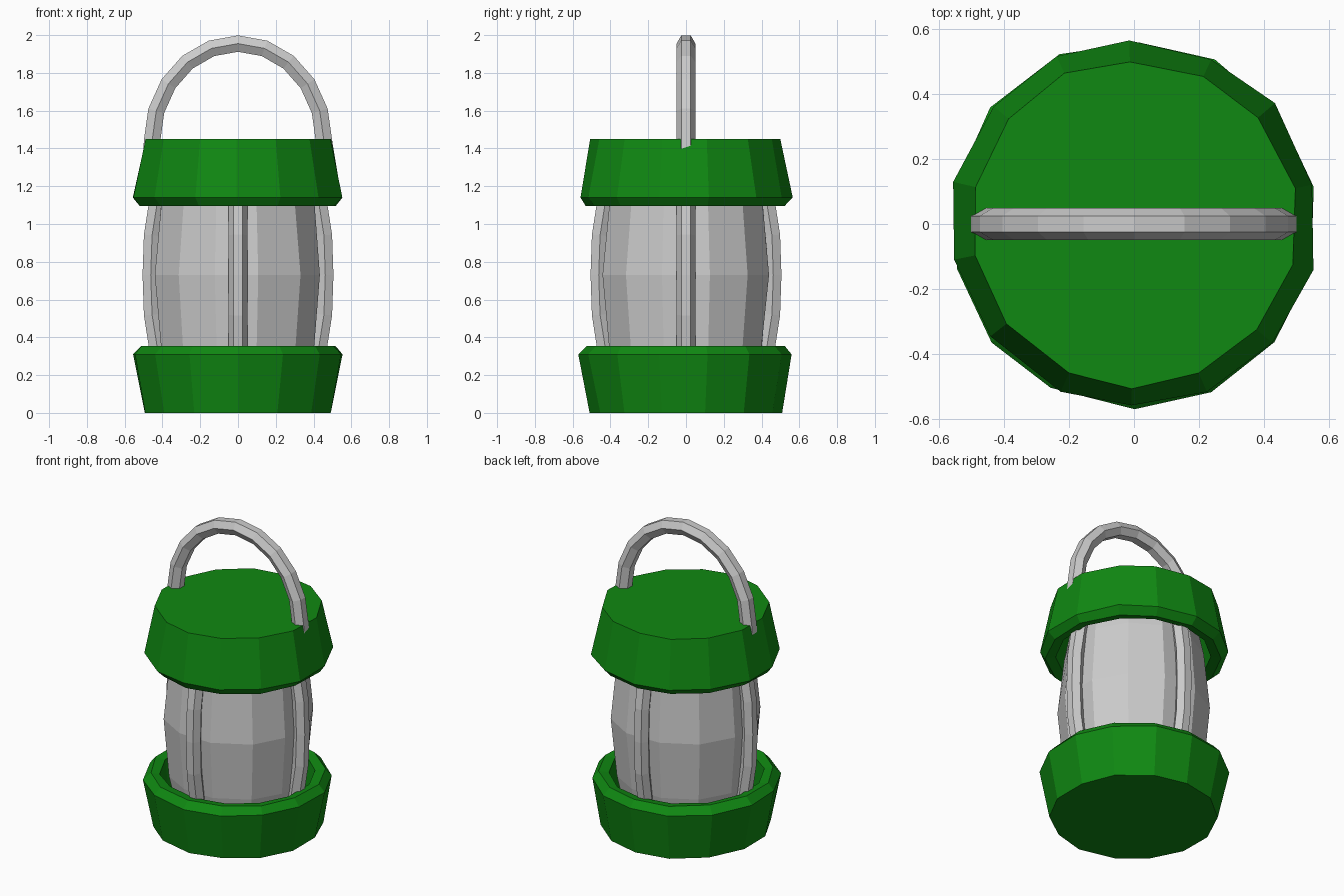
import bpy, bmesh, math, random
from math import sin, cos, pi
from mathutils import Matrix, Vector

if "Cube" in bpy.data.objects:
    bpy.data.objects.remove(bpy.data.objects["Cube"])

random.seed(4)

green = bpy.data.materials.new("green")
green.diffuse_color = (0.005, 0.25, 0.006, 1)
green.use_nodes = True
green.node_tree.nodes["Principled BSDF"].inputs["Base Color"].default_value = green.diffuse_color


def build(name, rings, mat=None, transform=None):
    """Skin a list of equal-sized vertex rings and cap both ends."""
    bm = bmesh.new()
    loops = [[bm.verts.new(p) for p in ring] for ring in rings]
    n = len(loops[0])
    for a, b in zip(loops, loops[1:]):
        for i in range(n):
            j = (i + 1) % n
            bm.faces.new((a[i], a[j], b[j], b[i]))
    bm.faces.new(loops[0])
    bm.faces.new(loops[-1])
    if transform:
        bm.transform(transform)
    bmesh.ops.recalc_face_normals(bm, faces=bm.faces)
    mesh = bpy.data.meshes.new(name)
    bm.to_mesh(mesh)
    bm.free()
    obj = bpy.data.objects.new(name, mesh)
    bpy.context.collection.objects.link(obj)
    if mat:
        mesh.materials.append(mat)
    return obj


def lathe(name, profile, sides, wobble, mat=None):
    """Turned part with a slightly uneven, hand-cut rim."""
    rings = []
    offsets = [random.uniform(-wobble, wobble) for _ in range(sides)]
    for r, z in profile:
        ring = []
        for i in range(sides):
            a = 2 * pi * (i + 0.5) / sides + offsets[i] * 4
            rr = r + random.uniform(-wobble, wobble) * 0.7
            ring.append((rr * cos(a), rr * sin(a), z))
        rings.append(ring)
    return build(name, rings, mat)


def tube(name, path, radius, sides=6, angle=0):
    """Tube swept along a path of (x, z) points, turned about z."""
    pts = [Vector((x, 0, z)) for x, z in path]
    rings = []
    for i, p in enumerate(pts):
        t = (pts[min(i + 1, len(pts) - 1)] - pts[max(i - 1, 0)]).normalized()
        side = Vector((0, 1, 0))
        out = t.cross(side)
        rings.append([p + radius * (cos(2 * pi * k / sides) * side
                                    + sin(2 * pi * k / sides) * out)
                      for k in range(sides)])
    return build(name, rings, transform=Matrix.Rotation(angle, 4, 'Z'))


# Base cup: outside wall, rim, then the hollow inside
cup = [(0.505, 0.0), (0.565, 0.31), (0.525, 0.355), (0.465, 0.345), (0.43, 0.07)]
lathe("base_cup", cup, 14, 0.01, green)

# Lid: the same cup turned upside down
lathe("lid", [(r, 1.45 - z) for r, z in cup], 14, 0.01, green)

# Barrel-shaped glass
glass = [(0.36, 0.06), (0.42, 0.35), (0.455, 0.73), (0.42, 1.10), (0.36, 1.39)]
lathe("glass", glass, 12, 0.006)

# Four bowed posts around the glass
post = [(0.37, 0.06), (0.425, 0.33), (0.455, 0.52), (0.462, 0.73),
        (0.455, 0.94), (0.425, 1.13), (0.37, 1.39)]
for i in range(4):
    tube(f"post_{i + 1}", post, 0.05, angle=i * pi / 2)

# Arched carrying handle
arch = [(0.455 * cos(pi * i / 10), 1.44 + 0.515 * sin(pi * i / 10)) for i in range(11)]
arch = [(0.46, 1.36)] + arch + [(-0.46, 1.36)]
tube("handle", arch, 0.05)
